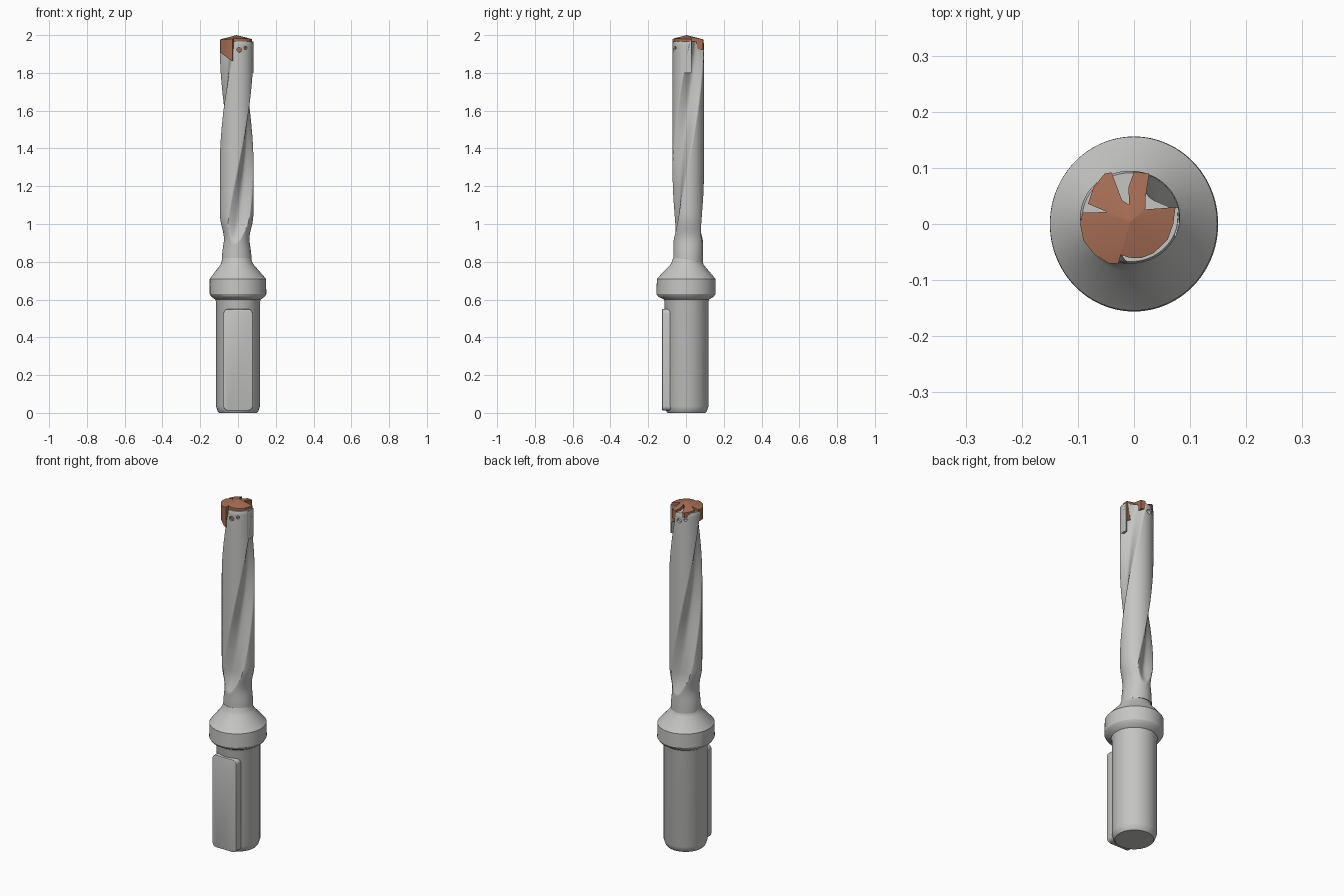
import bpy, bmesh
from math import sin, cos, pi, radians, hypot, exp

if "Cube" in bpy.data.objects:
    bpy.data.objects.remove(bpy.data.objects["Cube"])


def material(name, colour):
    m = bpy.data.materials.new(name)
    m.use_nodes = True
    m.diffuse_color = (*colour, 1)
    m.node_tree.nodes["Principled BSDF"].inputs["Base Color"].default_value = (*colour, 1)
    return m


steel = material("satin steel", (0.56, 0.56, 0.55))
copper = material("copper carbide", (0.38, 0.155, 0.09))


def finish(name, bm, mat, angle=30):
    bmesh.ops.recalc_face_normals(bm, faces=bm.faces)
    mesh = bpy.data.meshes.new(name)
    bm.to_mesh(mesh)
    bm.free()
    mesh.materials.append(mat)
    ob = bpy.data.objects.new(name, mesh)
    bpy.context.collection.objects.link(ob)
    bpy.ops.object.select_all(action="DESELECT")
    ob.select_set(True)
    bpy.context.view_layer.objects.active = ob
    bpy.ops.object.shade_smooth_by_angle(angle=radians(angle))
    return ob


def loft(name, levels, point, sides, mat):
    """Stack rings of points at the given levels and cap both ends."""
    bm = bmesh.new()
    rings = [[bm.verts.new(point(2 * pi * i / sides, lv)) for i in range(sides)]
             for lv in levels]
    for low, high in zip(rings, rings[1:]):
        for i in range(sides):
            j = (i + 1) % sides
            bm.faces.new((low[i], low[j], high[j], high[i]))
    bm.faces.new(rings[0])
    bm.faces.new(rings[-1])
    return finish(name, bm, mat)


# Shank, collar and neck: turned profile of (radius, height)
profile = [(0.1, 0), (0.107, 0.008), (0.116, 0.035), (0.116, 0.587), (0.12, 0.6),
           (0.142, 0.616), (0.15, 0.63), (0.149, 0.71), (0.09, 0.782),
           (0.082, 0.797), (0.076, 0.82)]


def turned(a, level):
    r, z = level
    stretch = 1.04 if r > 0.13 else 1.0
    shift = 0.003 if z < 0.61 else max(0, z - 0.7) * 0.06
    return (r * cos(a) - shift * (z > 0.61), r * stretch * sin(a) + shift, z)


loft("shank_and_collar", profile, turned, 96, steel)

# Clamping flat on the front of the shank
bm = bmesh.new()
bmesh.ops.create_cube(bm, size=1)
for v in bm.verts:
    v.co = (v.co.x * 0.154, -0.103 + v.co.y * 0.046, 0.281 + v.co.z * 0.537)
corners = [e for e in bm.edges if abs(e.verts[0].co.y - e.verts[1].co.y) > 0.01]
bmesh.ops.bevel(bm, geom=corners, offset=0.024, segments=5, affect="EDGES", profile=0.5)
rim = [e for e in bm.edges if all(v.co.y < -0.12 for v in e.verts)]
bmesh.ops.bevel(bm, geom=rim, offset=0.003, segments=2, affect="EDGES", profile=0.5)
finish("clamping_flat", bm, steel)

# Twisted body with two helical flutes running out near the neck
CX, CY, R = -0.007, 0.012, 0.089
BASE, TOP = 0.8, 1.967
HALF = radians(41)


def flute_angle(z):
    return radians(-95 + 135 * (z - 0.92))


def fluted(a, z):
    t = min(1, max(0, (z - 0.86) / 0.2))
    outer = 0.079 + (R - 0.079) * t * t * (3 - 2 * t)
    if z > TOP - 0.01:
        outer -= 0.004
    d = min(a % pi, pi - a % pi) / HALF
    run_out = max(0, (1.02 - z) / 0.15) ** 2 * 0.044
    r = min(outer, R * (1 - 0.42 * (1 - d * d)) + run_out)
    w = a + flute_angle(z)
    waist = 1 - 0.17 * exp(-((z - 0.93) / 0.065) ** 2)
    return (CX + waist * r * cos(w), CY + (1 - 0.07 * t) * r * sin(w), z)


count = 130
levels = [BASE + (TOP - 0.012 - BASE) * i / count for i in range(count + 1)] + [TOP]
body = loft("fluted_body", levels, fluted, 144, steel)

# Coolant outlets through the lands, close to the tip
for k in range(2):
    for offset, z, size in ((-80, 1.922, 0.013), (-56, 1.932, 0.009)):
        w = radians(offset + 180 * k)
        bpy.ops.mesh.primitive_cylinder_add(
            vertices=24, radius=size, depth=0.05, rotation=(0, pi / 2, w),
            location=(CX + R * cos(w), CY + R * sin(w), z))
        cutter = bpy.context.object
        cutter.name = "coolant_cutter"
        cutter.hide_render = True
        bpy.context.view_layer.objects.active = body
        mod = body.modifiers.new("coolant outlet", "BOOLEAN")
        mod.operation = "DIFFERENCE"
        mod.solver = "EXACT"
        mod.object = cutter
        bpy.ops.object.modifier_apply(modifier=mod.name)
        bpy.data.objects.remove(cutter)

# Cutting insert: lobes meeting at a shallow point, some tapering down to a tip
APEX = (-0.007, 0.004)


def lobe(name, outline, bottom, root=APEX, tip=0.0, tilt=0.0, top=2.0, slope=0.26, mat=copper):
    bm = bmesh.new()
    low, high = [], []
    for x, y in [root] + outline:
        r = hypot(x - APEX[0], y - APEX[1])
        low.append(bm.verts.new((x, y, bottom + tilt * abs(x - tip))))
        high.append(bm.verts.new((x, y, top - slope * r)))
    n = len(low)
    for i in range(n):
        j = (i + 1) % n
        bm.faces.new((low[i], low[j], high[j], high[i]))
        if 0 < i < n - 1:
            bm.faces.new((high[0], high[i], high[j]))
            bm.faces.new((low[0], low[j], low[i]))
    finish(name, bm, mat, 25)


lobe("insert_left_blade", [(-0.03, 0.022), (-0.092, 0.02), (-0.096, 0), (-0.09, -0.03),
                           (-0.07, -0.055), (-0.045, -0.07), (-0.028, -0.071)],
     1.86, tip=-0.03, tilt=0.75)
lobe("insert_right_blade", [(-0.024, -0.055), (-0.008, -0.06), (0.012, -0.061), (0.035, -0.052),
                            (0.06, -0.028), (0.07, 0), (0.074, 0.03), (0.02, 0.026)],
     1.865, tip=0.074, tilt=0.4)
lobe("insert_rear_blade", [(0.02, 0.026), (0.021, 0.05), (0.027, 0.09), (0.0, 0.093),
                           (-0.01, 0.065), (-0.004, 0.035)], 1.925)
lobe("insert_side_blade", [(-0.002, 0.03), (-0.03, 0.048), (-0.044, 0.07), (-0.04, 0.092),
                           (-0.052, 0.09), (-0.072, 0.066), (-0.082, 0.036),
                           (-0.06, 0.05), (-0.042, 0.045), (-0.03, 0.022)], 1.945)

# Steel lip of the land that backs the right blade
lobe("insert_seat", [(0.074, -0.025), (0.081, 0), (0.0795, 0.029), (0.072, 0.029)],
     1.8, root=(0.065, 0), top=1.965, slope=0, mat=steel)
